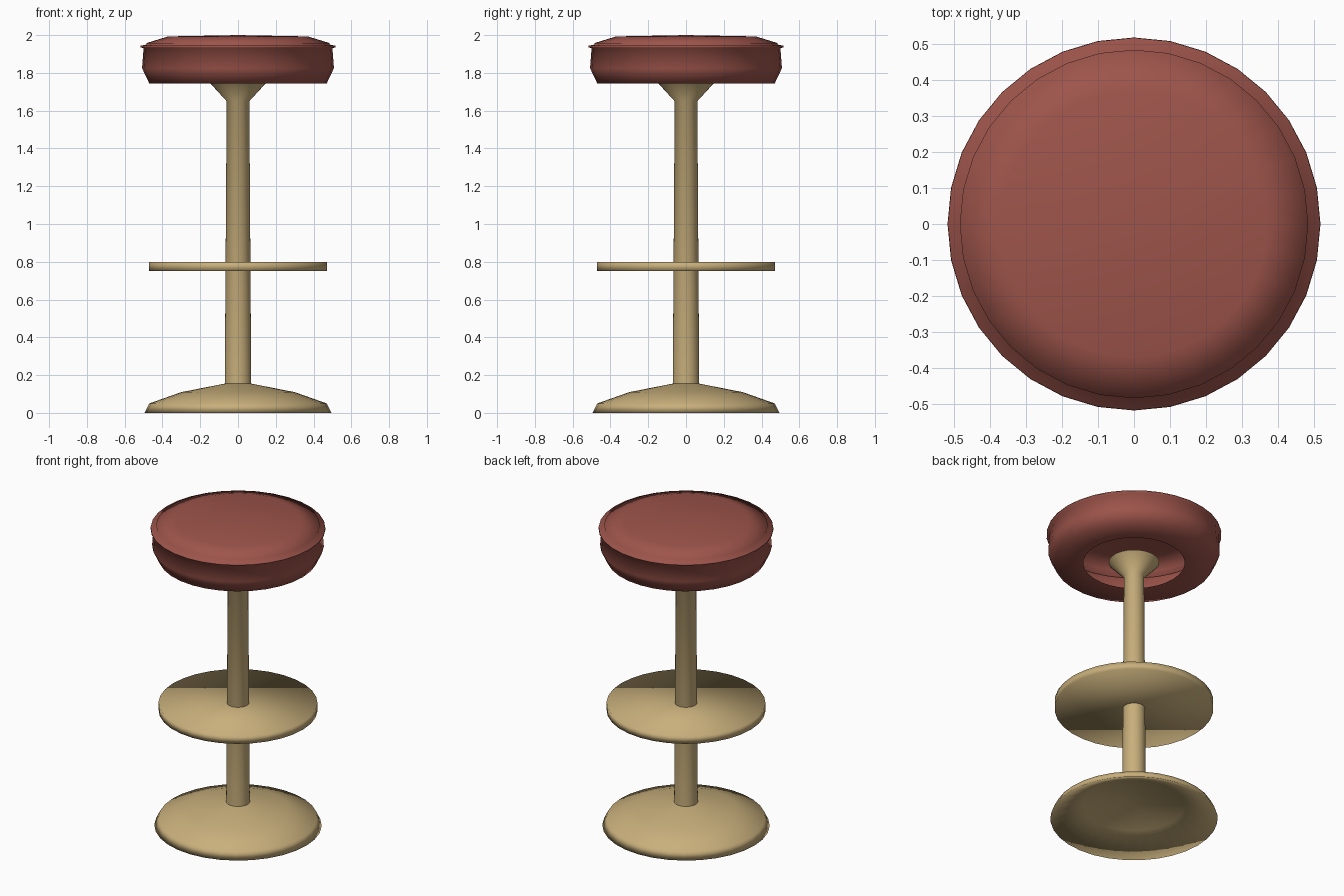
import bpy, bmesh, math

if "Cube" in bpy.data.objects:
    bpy.data.objects.remove(bpy.data.objects["Cube"])

SEGMENTS = 32


def material(name, color):
    mat = bpy.data.materials.new(name)
    mat.diffuse_color = (*color, 1)
    mat.use_nodes = True
    mat.node_tree.nodes["Principled BSDF"].inputs["Base Color"].default_value = mat.diffuse_color
    return mat


def lathe(name, profile, mat, caps=False):
    """Spin a (radius, height) profile, listed bottom to top outside, around z."""
    bm = bmesh.new()
    rings = []
    for r, z in profile:
        if r == 0:
            rings.append([bm.verts.new((0, 0, z))] * SEGMENTS)
        else:
            rings.append([bm.verts.new((r * math.cos(a), r * math.sin(a), z))
                          for a in (2 * math.pi * i / SEGMENTS for i in range(SEGMENTS))])
    for lower, upper in zip(rings, rings[1:]):
        for i in range(SEGMENTS):
            j = (i + 1) % SEGMENTS
            corners = dict.fromkeys((lower[i], lower[j], upper[j], upper[i]))
            bm.faces.new(list(corners))
    if caps:
        bm.faces.new(rings[0][::-1])
        bm.faces.new(rings[-1])
    for face in bm.faces:
        face.smooth = True
    mesh = bpy.data.meshes.new(name)
    bm.to_mesh(mesh)
    bm.free()
    mesh.materials.append(mat)
    obj = bpy.data.objects.new(name, mesh)
    bpy.context.collection.objects.link(obj)
    return obj


red = material("red_leather", (0.34, 0.09, 0.07))
brass = material("brass", (0.58, 0.43, 0.2))

# Domed foot with a hollow underside
lathe("base", [(0, 0.14), (0.07, 0.135), (0.3, 0.09), (0.495, 0), (0.47, 0.05),
               (0.3, 0.11), (0.07, 0.155), (0, 0.157)], brass)

# Tapered column flaring out below the seat
lathe("column", [(0.07, 0.15), (0.06, 1.65), (0.15, 1.748)], brass)

# Round footrest plate
lathe("footrest", [(0.47, 0.75), (0.47, 0.8)], brass, caps=True)

# Padded cushion with a piped rim, open underneath
lathe("seat", [(0.3, 1.745), (0.47, 1.745),
               (0.508, 1.825), (0.5, 1.93), (0.518, 1.936), (0.516, 1.944),
               (0.484, 1.95), (0.484, 1.958), (0.37, 1.993), (0, 2.0)], red)
